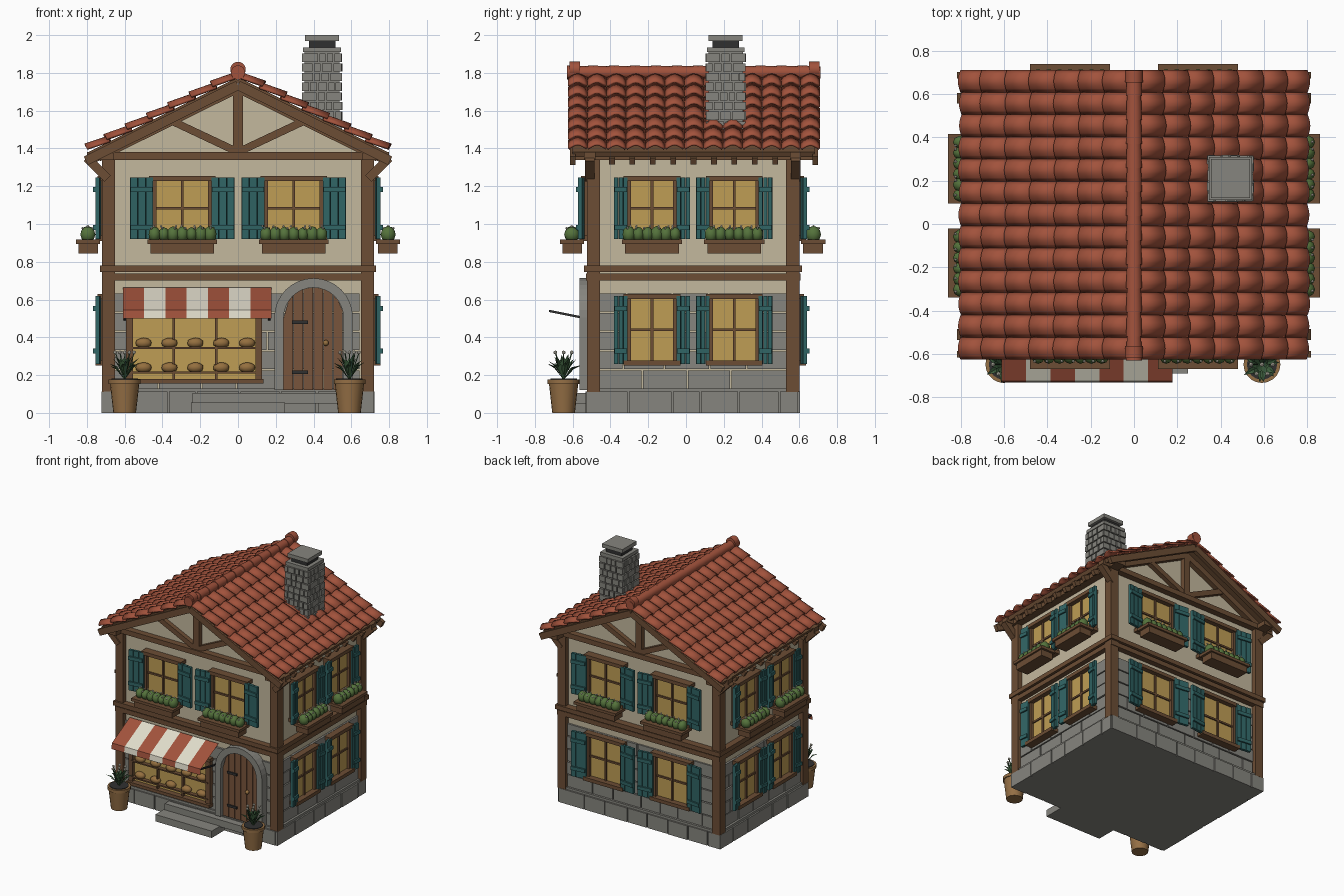
import bpy, bmesh, random
from math import pi, sin, cos, sqrt, atan
from mathutils import Vector as V, Matrix as Mx

if "Cube" in bpy.data.objects:
    bpy.data.objects.remove(bpy.data.objects["Cube"])

random.seed(4)
COL = dict(cream=(.55, .48, .34), wood=(.15, .075, .035), roof=(.36, .085, .045), teal=(.03, .13, .13),
           glass=(.52, .34, .09), stone=(.24, .235, .21), dark=(.03, .03, .03), green=(.09, .17, .045),
           leaf=(.05, .12, .05), white=(.75, .72, .6), bread=(.3, .16, .05), clay=(.3, .16, .06), door=(.19, .09, .045))
MATS, PARTS, I = {}, {}, Mx()
for k, c in COL.items():
    MATS[k] = bpy.data.materials.new(k)
    MATS[k].diffuse_color = (*c, 1)

def P(name, mat, smooth=False):
    if name not in PARTS:
        PARTS[name] = (bmesh.new(), mat, smooth)
    return PARTS[name][0]

def box(bm, x0, x1, y0, y1, z0, z1, M=I):
    T = Mx.Translation(((x0+x1)/2, (y0+y1)/2, (z0+z1)/2))
    bmesh.ops.create_cube(bm, size=1, matrix=M @ T @ Mx.Diagonal((abs(x1-x0), abs(y1-y0), abs(z1-z0), 1)))

def beam(bm, a, b, w, d):
    a, b = V(a), V(b)
    R = (b-a).to_track_quat('X', 'Z').to_matrix().to_4x4()
    bmesh.ops.create_cube(bm, size=1, matrix=Mx.Translation((a+b)/2) @ R @ Mx.Diagonal(((b-a).length, d, w, 1)))

def prism(bm, pts, y0, y1):
    f = bm.faces.new([bm.verts.new((x, y0, z)) for x, z in pts])
    g = bmesh.ops.extrude_face_region(bm, geom=[f], use_keep_orig=True)
    bmesh.ops.translate(bm, vec=(0, y1-y0, 0), verts=[v for v in g['geom'] if isinstance(v, bmesh.types.BMVert)])

def ball(bm, c, s, sub=2, M=I):
    bmesh.ops.create_icosphere(bm, subdivisions=sub, radius=1, matrix=M @ Mx.Translation(c) @ Mx.Diagonal((*s, 1)))

def cyl(bm, c, r1, r2, h, seg=16, R=I):
    bmesh.ops.create_cone(bm, cap_ends=True, segments=seg, radius1=r1, radius2=r2, depth=h, matrix=Mx.Translation(c) @ R)

# local frame per facade: x runs along the wall, -y points outwards
def facade(x, y, deg):
    return Mx.Translation((x, y, 0)) @ Mx.Rotation(deg*pi/180, 4, 'Z')
FRONT, RIGHT = facade(0, -.49, 0), facade(.68, 0, 90)
BACK, LEFT = facade(0, .56, 180), facade(-.68, 0, -90)

def courses(bm, M, u0, u1, z0, z1, rows, width, proud, gap=.008):
    h = (z1-z0)/rows
    for r in range(rows):
        u = u0
        while u < u1-.01:
            e = u + width*random.uniform(.75, 1.25)*(.6 if u == u0 and r % 2 else 1)
            e = u1 if u1-e < width*.4 else e
            box(bm, u, e-gap, -proud*random.uniform(.75, 1.1), .02, z0+r*h, z0+(r+1)*h-gap, M)
            u = e

# walls with gable
prism(P('house_walls', 'cream'), [(-.68, .1), (.68, .1), (.68, 1.38), (0, 1.73), (-.68, 1.38)], -.49, .56)

# stone plinth and ground floor masonry
box(P('plinth', 'stone'), -.71, .71, -.52, .59, 0, .13)
for M, a, b in ((FRONT, -.65, .65), (BACK, -.65, .65), (RIGHT, -.47, .54), (LEFT, -.54, .47)):
    courses(P('plinth_blocks', 'stone'), M @ Mx.Translation((0, -.03, 0)), a-.06, b+.06, 0, .12, 1, .19, .012)
    courses(P('stone_wall', 'stone'), M, a, b, .13, .64, 5, .2, .016)

# timber frame: posts, floor bands, plates
tb = P('timber_frame', 'wood')
for s in (-1, 1):
    for y0, y1 in ((-.525, -.455), (.53, .6)):
        box(tb, s*.65, s*.72, y0, y1, .11, 1.36)
    box(tb, s*.66, s*.74, -.6, .69, 1.34, 1.375)
box(tb, -.72, .72, -.53, .605, .7, .737)
box(tb, -.73, .73, -.54, .615, .745, .78)
for y in (-.51, .58):
    box(tb, -.8, .8, y-.03, y+.03, 1.34, 1.38)
    box(tb, -.026, .026, y-.02, y+.02, 1.38, 1.73)
    for s in (-1, 1):
        beam(tb, (0, y, 1.72), (s*.74, y, 1.355), .05, .04)
        beam(tb, (s*.02, y, 1.39), (s*.36, y, 1.55), .04, .036)
        beam(tb, (s*.69, y, 1.24), (s*.8, y, 1.35), .045, .05)

# roof deck, bargeboards, rafter tails
for s in (-1, 1):
    beam(P('roof_deck', 'wood'), (0, .04, 1.76), (s*.785, .04, 1.3675), .03, 1.28)
    for y in (-.6, .685):
        beam(P('bargeboards', 'wood'), (0, y, 1.735), (s*.805, y, 1.335), .05, .03)
    for i in range(11):
        y = -.5 + i*.108
        beam(P('rafter_tails', 'wood'), (s*.64, y, 1.405), (s*.785, y, 1.3325), .04, .03)

# curved roof tiles, overlapping rows
tl, ROWS, COLS = P('roof_tiles', 'roof', True), 7, 13
L, W, a = .79*sqrt(1.25), 1.335/13, atan(.5)
for s in (-1, 1):
    for r in range(ROWS):
        for c in range(COLS):
            j = random.uniform(-.004, .004)
            ends = []
            for t, lift in ((r*L/ROWS, .0), ((r+1.12)*L/ROWS if r < ROWS-1 else L, .018)):
                row = []
                for k in range(7):
                    h = lift + .026*sin(pi*k/6)
                    row.append(tl.verts.new((s*((t+j)*cos(a)+h*sin(a)), -.625+(c+k/6)*W, 1.782-(t+j)*sin(a)+h*cos(a))))
                ends.append(row)
            for k in range(6):
                q = (ends[0][k], ends[1][k], ends[1][k+1], ends[0][k+1])
                tl.faces.new(q if s > 0 else q[::-1])

# ridge tiles with end caps
RX = Mx.Rotation(pi/2, 4, 'X')
for i in range(12):
    cyl(P('ridge_tiles', 'roof', True), (0, -.57+i*.111, 1.802), .033, .038, .12, 14, RX)
for y in (-.59, .68):
    cyl(P('ridge_tiles', 'roof', True), (0, y, 1.818), .041, .041, .055, 16, RX)

# chimney
CX, CY = .445, .21
box(P('chimney_core', 'stone'), CX-.092, CX+.092, CY-.092, CY+.092, 1.46, 1.91)
for k in range(4):
    M = Mx.Translation((CX, CY, 0)) @ Mx.Rotation(k*pi/2, 4, 'Z') @ Mx.Translation((0, -.09, 0))
    courses(P('chimney_bricks', 'stone'), M, -.105, .108, 1.5, 1.91, 8, .05, .016)
cap = P('chimney_cap', 'stone')
box(cap, CX-.1, CX+.1, CY-.1, CY+.1, 1.91, 1.935)
box(P('chimney_flue', 'dark'), CX-.07, CX+.07, CY-.07, CY+.07, 1.93, 1.975)
box(cap, CX-.09, CX+.09, CY-.09, CY+.09, 1.97, 2.0)

# windows with shutters and flower boxes
def window(M, u, z0, z1, hw, sw, planter):
    M = M @ Mx.Translation((u, 0, 0))
    fr, sh = P('window_frames', 'wood'), P('shutters', 'teal')
    box(P('window_glass', 'glass'), -hw, hw, -.028, .01, z0, z1, M)
    for s in (-1, 1):
        box(fr, s*(hw-.018), s*(hw+.012), -.05, 0, z0, z1, M)
        S = M @ Mx.Translation((s*(hw+.002), -.045, 0)) @ Mx.Rotation(-s*.12, 4, 'Z')
        for k in range(3):
            p = sw/3
            box(sh, s*k*p, s*(k*p+p-.004), -.022, 0, z0-.01, z1+.01, S)
        for f in (.17, .83):
            z = z0+f*(z1-z0)
            box(sh, s*.004, s*(sw-.004), -.034, 0, z-.014, z+.014, S)
    box(fr, -hw-.02, hw+.02, -.065, 0, z1-.008, z1+.02, M)
    box(fr, -hw-.02, hw+.02, -.075, 0, z0-.02, z0+.008, M)
    zc = z0+.5*(z1-z0)
    box(fr, -.007, .007, -.04, 0, z0, z1, M)
    box(fr, -hw, hw, -.038, 0, zc-.007, zc+.007, M)
    if planter:
        pl, w = P('flower_boxes', 'wood'), hw+.012
        box(pl, -w, w, -.165, -.06, .845, .9, M)
        box(pl, -w-.018, w+.018, -.178, -.05, .895, .917, M)
        n = 7 if hw > .14 else 6
        for i in range(n):
            x, r = -w+.02+(2*w-.04)*i/(n-1), random.uniform(.03, .036)
            ball(P('box_bushes', 'green', True), (x, -.115, .945), (r, .04, r*1.25), 2, M)
            for k in range(3):
                ball(P('box_flowers', 'white'), (x+random.uniform(-.02, .02), -.115+(k-1)*.028, .978+.01*(k == 1)), (.007,)*3, 1, M)

for M, us, hw, sw, low in ((FRONT, (-.295, .295), .155, .125, False), (BACK, (-.295, .295), .155, .125, True),
                           (RIGHT, (-.18, .255), .13, .075, True), (LEFT, (-.255, .18), .13, .075, True)):
    for u in us:
        window(M, u, .93, 1.235, hw, sw, True)
        if low:
            window(M, u, .27, .61, hw, sw, False)

# shop window with loaves
box(P('shop_glass', 'glass'), -.57, .11, -.515, -.48, .17, .53)
sf = P('shop_frame', 'wood')
for x in (-.575, -.34, -.115, .11):
    t = .018 if abs(x) in (.575, .11) else .006
    box(sf, x-t, x+t, -.54, -.48, .17, .53)
box(sf, -.6, .135, -.56, -.48, .155, .18)
box(sf, -.6, .135, -.55, -.48, .52, .545)
for z in (.345, .215):
    box(sf, -.57, .11, -.545, -.5, z-.006, z+.004)
    for i in range(5):
        ball(P('bread_loaves', 'bread', True), (-.5+i*.137, -.525, z+.025), (.044, .03, .028))

# striped awning with valance and arms
for i in range(7):
    bm = P('awning_red', 'roof') if i % 2 == 0 else P('awning_cream', 'white')
    x0, x1 = -.61+i*.1125, -.61+(i+1)*.1125
    rows = [[bm.verts.new((x, y, z)) for x in (x0, x1)] for y, z in ((-.5, .665), (-.725, .545), (-.732, .5))]
    for p, q in zip(rows, rows[1:]):
        bm.faces.new((p[0], q[0], q[1], p[1]))
for x in (-.6, .165):
    beam(P('awning_arms', 'dark'), (x, -.5, .495), (x, -.725, .54), .012, .012)

# arched door with stone surround
def arch(r):
    return [(.4-r, .12)] + [(.4-r*cos(pi*k/16), .505+r*sin(pi*k/16)) for k in range(17)] + [(.4+r, .12)]
prism(P('door_arch', 'stone'), arch(.208) + arch(.158)[::-1], -.565, -.48)
for k in range(6):
    x0, x1 = .242+k*.0527, .242+(k+1)*.0527-.004
    top = lambda x: .505+sqrt(max(.158**2-(x-.4)**2, 0))
    prism(P('door_planks', 'door'), [(x0, .12), (x1, .12), (x1, top(x1)), ((x0+x1)/2, top((x0+x1)/2)), (x0, top(x0))], -.535, -.49)
for z in (.215, .48):
    box(P('door_hinges', 'dark'), .285, .37, -.545, -.53, z-.009, z+.009)
ball(P('door_knob', 'bread', True), (.465, -.548, .37), (.016,)*3)

# front steps
box(P('front_steps', 'stone'), -.24, .54, -.585, -.5, .05, .105)
box(P('front_steps', 'stone'), -.25, .25, -.69, -.5, 0, .055)

# potted plants
for px in (-.6, .59):
    c, py = P('plant_pots', 'clay', True), -.648
    cyl(c, (px, py, .08), .06, .078, .16, 20)
    cyl(c, (px, py, .165), .085, .085, .024, 20)
    cyl(P('pot_soil', 'dark'), (px, py, .178), .07, .07, .008, 16)
    lf = P('plant_leaves', 'leaf')
    for k in range(22):
        t, tilt = k*2.4, .25+.8*((k*7) % 22)/22
        d, sd, ln = V((cos(t), sin(t), 0)), V((-sin(t), cos(t), 0)), random.uniform(.12, .15)
        o = V((px, py, .175))
        pts = [o, o+d*ln*.5*sin(tilt)+V((0, 0, ln*.6*cos(tilt)+.02)), o+d*ln*.85*sin(tilt)+V((0, 0, ln*cos(tilt)))]
        v0, v2 = lf.verts.new(pts[0]), lf.verts.new(pts[2])
        l, r, m = [lf.verts.new(pts[1]+e) for e in (sd*.014, -sd*.014, V((0, 0, -.008)))]
        for q in ((v0, m, l), (v0, r, m), (l, m, v2), (m, r, v2)):
            lf.faces.new(q)
    for k in range(7):
        e, rr = k*2*pi/6, (.05 if k < 6 else 0)
        ball(P('plant_flowers', 'white'), (px+rr*cos(e), py+rr*sin(e), .32), (.011,)*3, 1)
        beam(P('plant_stems', 'leaf'), (px, py, .17), (px+rr*cos(e)+.001, py+rr*sin(e), .32), .005, .005)

# turn every collected part into an object
for name, (bm, mat, smooth) in PARTS.items():
    if name != 'roof_tiles' and not name.startswith('awning_') and name != 'plant_leaves':
        bmesh.ops.recalc_face_normals(bm, faces=bm.faces)
    me = bpy.data.meshes.new(name)
    bm.to_mesh(me)
    bm.free()
    me.materials.append(MATS[mat])
    ob = bpy.data.objects.new(name, me)
    bpy.context.scene.collection.objects.link(ob)
    if smooth:
        me.shade_smooth()
        me.set_sharp_from_angle(angle=.7)
    if name == 'roof_tiles':
        ob.modifiers.new('thickness', 'SOLIDIFY').thickness = .012

for m in bpy.data.materials:
    if m.users and not m.is_grease_pencil:
        m.use_nodes = True
        m.node_tree.nodes["Principled BSDF"].inputs["Base Color"].default_value = m.diffuse_color
